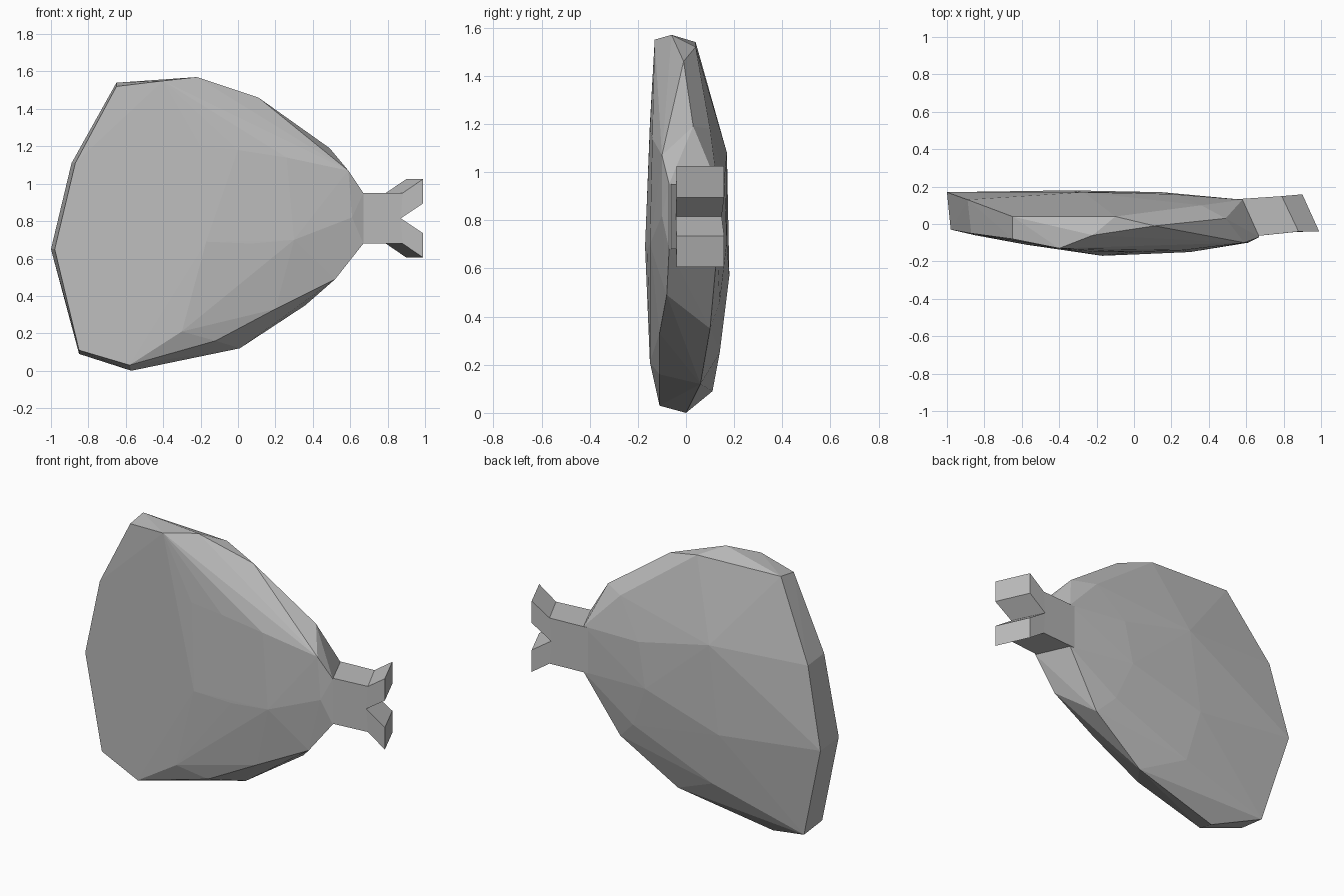
import bpy
import bmesh

default_cube = bpy.data.objects.get("Cube")
if default_cube:
    bpy.data.objects.remove(default_cube, do_unlink=True)

grey = bpy.data.materials.new("plain_grey")
grey.use_nodes = True
grey.diffuse_color = (0.5, 0.5, 0.5, 1)
grey.node_tree.nodes["Principled BSDF"].inputs["Base Color"].default_value = grey.diffuse_color


def finish(bm, name):
    bmesh.ops.recalc_face_normals(bm, faces=bm.faces)
    mesh = bpy.data.meshes.new(name)
    bm.to_mesh(mesh)
    bm.free()
    mesh.materials.append(grey)
    obj = bpy.data.objects.new(name, mesh)
    bpy.context.collection.objects.link(obj)
    return obj


# Meat: faceted convex body wrapped around a few contour rows
back_rim = [(-1, .17, .65), (-.89, .13, 1.11), (-.65, .04, 1.54),
            (-.85, .11, .09), (-.57, 0, 0)]
front_rim = [(-.98, -.03, .65), (-.87, -.05, 1.11), (-.65, -.08, 1.52),
             (-.85, -.06, .11), (-.58, -.11, .03)]
top_edge = [(-.4, -.13, 1.55), (-.22, -.06, 1.57), (-.1, .04, 1.52),
            (.11, -.01, 1.46), (.49, .03, 1.19), (.36, .1, 1.18)]
front_upper = [(-.2, -.15, 1.2), (0, -.15, 1.18), (.26, -.14, 1.14), (.59, -.1, 1.07)]
front_ridge = [(-.17, -.17, .69), (.07, -.16, .68), (.3, -.15, .7), (.61, -.1, .82)]
front_lower = [(-.3, -.15, .21), (-.12, -.11, .16), (.2, -.11, .33), (.52, -.08, .49)]
bottom_edge = [(.36, .1, .35), (.01, .06, .12)]
back_face = [(-.27, .17, 1.08), (.2, .16, .97), (-.34, .18, .57),
             (.15, .17, .71), (-.27, .14, .25), (.25, .14, .46)]
neck = [(x, y, z) for x, y in ((.67, -.07), (.58, .13)) for z in (.95, .68)]

bm = bmesh.new()
for row in (back_rim, front_rim, top_edge, front_upper, front_ridge,
            front_lower, bottom_edge, back_face, neck):
    for point in row:
        bm.verts.new(point)
hull = bmesh.ops.convex_hull(bm, input=bm.verts)
loose = [v for v in bm.verts if not v.link_faces]
bmesh.ops.delete(bm, geom=loose, context="VERTS")
finish(bm, "meat")

# Bone: forked outline mirrored about its axis, swept from front to back
axis = .815
upper = [(.6, .135), (.88, .135), (.99, .21), (.99, .08)]
outline = upper + [(.87, 0)] + [(x, -h) for x, h in reversed(upper)]

bm = bmesh.new()
front = [bm.verts.new((x, -.07 + max(0, min(.03, (x - .67) * .14)), axis + h))
         for x, h in outline]
back = [bm.verts.new((x - .09, .13 + max(0, (x - .67) * .09), axis + h))
        for x, h in outline]
count = len(outline)
for i in range(count):
    j = (i + 1) % count
    bm.faces.new((front[i], front[j], back[j], back[i]))
# Shaft and the two prongs close each side
for ring in (front, back):
    for loop in ((0, 1, 4, 7, 8), (1, 2, 3, 4), (4, 5, 6, 7)):
        bm.faces.new([ring[i] for i in loop])
finish(bm, "bone")
